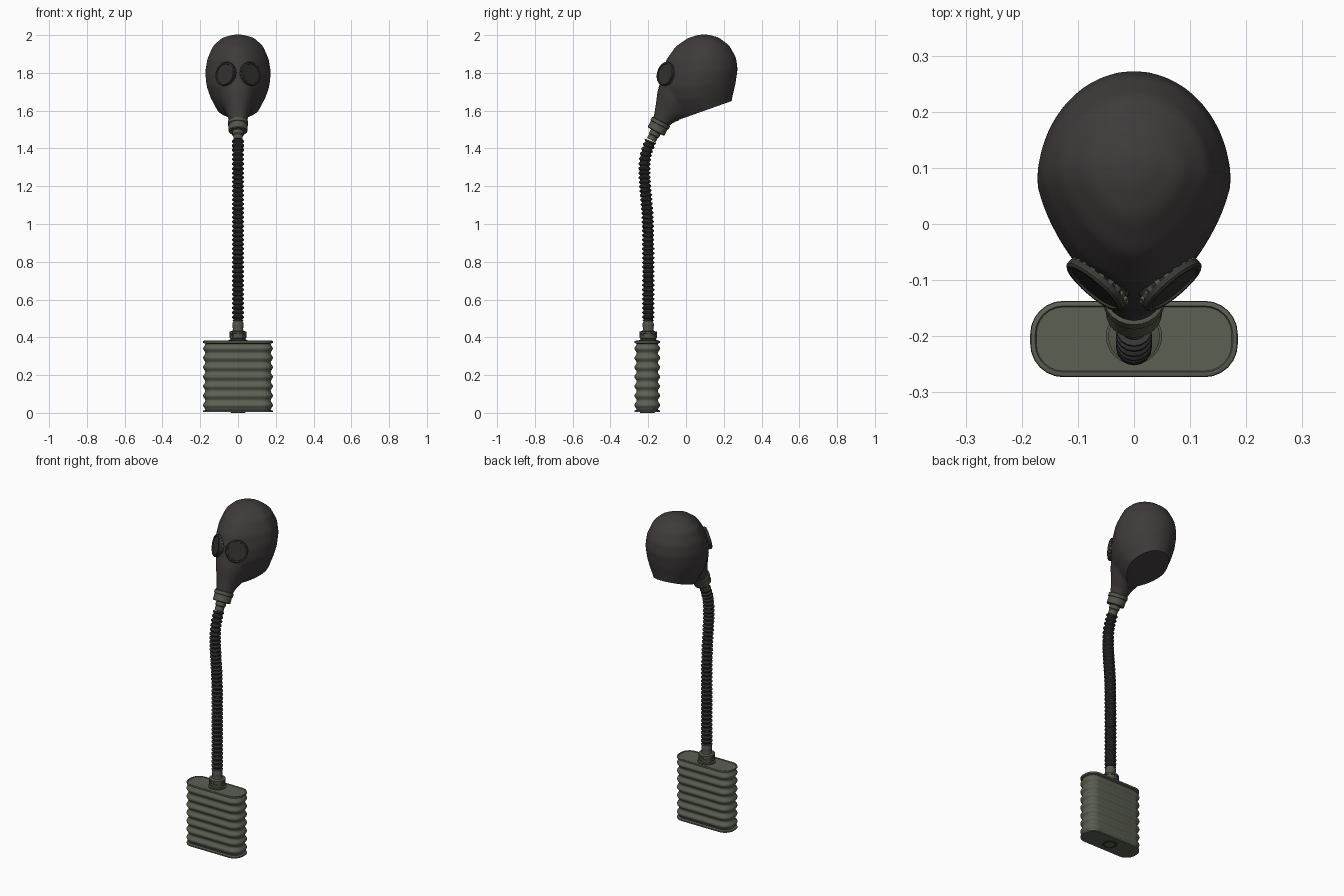
import bpy, bmesh, math
from mathutils import Vector, Matrix

if "Cube" in bpy.data.objects:
    bpy.data.objects.remove(bpy.data.objects["Cube"], do_unlink=True)


def material(name, rgb):
    m = bpy.data.materials.new(name)
    m.use_nodes = True
    col = (*rgb, 1)
    m.diffuse_color = col
    m.node_tree.nodes["Principled BSDF"].inputs["Base Color"].default_value = col
    return m


RUBBER = material("mask rubber", (0.050, 0.043, 0.043))
HOSE = material("hose rubber", (0.040, 0.036, 0.036))
OLIVE = material("olive metal", (0.105, 0.115, 0.085))
FITTING = material("fitting metal", (0.085, 0.092, 0.068))
RIM = material("dark rim", (0.040, 0.041, 0.034))
LENS = material("lens", (0.034, 0.031, 0.029))


def smooth(ob, angle=35):
    bpy.ops.object.select_all(action='DESELECT')
    bpy.context.view_layer.objects.active = ob
    ob.select_set(True)
    bpy.ops.object.shade_smooth_by_angle(angle=math.radians(angle))


def finish(name, bm, mat, angle=35):
    bmesh.ops.recalc_face_normals(bm, faces=bm.faces)
    me = bpy.data.meshes.new(name)
    bm.to_mesh(me)
    bm.free()
    me.materials.append(mat)
    ob = bpy.data.objects.new(name, me)
    bpy.context.collection.objects.link(ob)
    if angle:
        smooth(ob, angle)
    return ob


def loft(bm, rings):
    """Skin a stack of equal-count rings and cap both ends."""
    vs = [[bm.verts.new(p) for p in r] for r in rings]
    n = len(vs[0])
    for a, b in zip(vs, vs[1:]):
        for i in range(n):
            j = (i + 1) % n
            bm.faces.new((a[i], a[j], b[j], b[i]))
    bm.faces.new(vs[0])
    bm.faces.new(vs[-1])


def circle(centre, axis, r, n):
    u = axis.cross(Vector((0, 1, 0))).normalized()
    v = axis.cross(u).normalized()
    return [centre + (u * math.cos(a) + v * math.sin(a)) * r
            for a in (2 * math.pi * i / n for i in range(n))]


def lathe(name, origin, axis, profile, mat, n=24):
    """Turn (distance, radius) pairs around an axis."""
    bm = bmesh.new()
    o, d = Vector(origin), Vector(axis).normalized()
    loft(bm, [circle(o + d * t, d, r, n) for t, r in profile])
    return finish(name, bm, mat)


def studs(name, origin, axis, r, count, size, mat):
    """Ring of small blocks around an axis."""
    bm = bmesh.new()
    o, d = Vector(origin), Vector(axis).normalized()
    for p in circle(o, d, r, count):
        out = (p - o).normalized()
        rot = Matrix((out, d.cross(out), d)).transposed().to_4x4()
        bmesh.ops.create_cube(bm, size=1, matrix=Matrix.Translation(p) @ rot
                              @ Matrix.Diagonal((*size, 1)))
    return finish(name, bm, mat, 0)


# Mask: egg-shaped head sections and a tapering snout, fused together
def egg(front, back, w, taper, n=40):
    f, b = Vector((0, *front)), Vector((0, *back))
    pts = []
    for i in range(n):
        a = 2 * math.pi * i / n
        c = math.cos(a)
        p = (f + b) / 2 + (b - f) / 2 * c
        p.x = w * math.sin(a) * (1 + taper * min(c, 0))
        pts.append(p)
    return pts


head = [
    ((0.07, 2.003), (0.12, 2.003), 0.025),
    ((0.01, 1.985), (0.175, 1.987), 0.085),
    ((-0.055, 1.94), (0.23, 1.945), 0.133),
    ((-0.105, 1.87), (0.266, 1.88), 0.163),
    ((-0.13, 1.79), (0.274, 1.82), 0.174),
    ((-0.138, 1.72), (0.263, 1.745), 0.168),
    ((-0.115, 1.65), (0.250, 1.69), 0.147),
    ((-0.07, 1.59), (0.243, 1.655), 0.122),
    ((0.0, 1.537), (0.240, 1.622), 0.098),
]
snout = [
    ((-0.135, 1.76), (0.05, 1.68), 0.10),
    ((-0.152, 1.70), (0.03, 1.585), 0.088),
    ((-0.160, 1.64), (-0.01, 1.557), 0.068),
    ((-0.166, 1.60), (-0.06, 1.540), 0.055),
    ((-0.174, 1.56), (-0.09, 1.518), 0.048),
    ((-0.185, 1.53), (-0.105, 1.490), 0.045),
]
bm = bmesh.new()
loft(bm, [egg(*s, 0.25) for s in head])
loft(bm, [egg(*s, 0) for s in snout])
mask = finish("mask", bm, RUBBER, 0)

# Cutter that slices the flat neck opening
bm = bmesh.new()
bmesh.ops.create_cube(bm, size=1, matrix=Matrix.Translation((0, 0.183, 1.524))
                      @ Matrix.Rotation(math.radians(19.5), 4, 'X')
                      @ Matrix.Diagonal((0.6, 0.4, 0.2, 1)))
cutter = finish("neck_cutter", bm, RUBBER, 0)
cutter.hide_render = True

m = mask.modifiers.new("fuse", 'REMESH')
m.mode, m.voxel_size = 'VOXEL', 0.009
m = mask.modifiers.new("soften", 'SMOOTH')
m.factor, m.iterations = 0.5, 12
m = mask.modifiers.new("neck", 'BOOLEAN')
m.operation, m.object = 'DIFFERENCE', cutter
bpy.ops.object.select_all(action='DESELECT')
bpy.context.view_layer.objects.active = mask
mask.select_set(True)
bpy.ops.object.convert(target='MESH')
bpy.data.objects.remove(cutter, do_unlink=True)
smooth(mask, 40)

# Eyepieces: rim, lens and crimped teeth
for side, s in (("left", 1), ("right", -1)):
    n = Vector((0.63 * s, -0.74, 0.22)).normalized()
    c = Vector((0.067 * s, -0.108, 1.795))
    lathe(side + "_eye_rim", c, n, [(-0.045, 0.054), (-0.008, 0.058), (-0.004, 0.064),
          (0.006, 0.064), (0.010, 0.060), (0.010, 0.053), (0.004, 0.051)], RIM, 28)
    lathe(side + "_eye_lens", c, n, [(0.002, 0.052), (0.006, 0.052)], LENS, 28)
    studs(side + "_eye_teeth", c - n * 0.008, n, 0.059, 20, (0.009, 0.010, 0.010), FITTING)

# Snout connector
down = (0, -0.47, -0.88)
lathe("snout_connector", (0, -0.130, 1.545), down,
      [(0, 0.047), (0.004, 0.054), (0.022, 0.054), (0.024, 0.050), (0.060, 0.050),
       (0.064, 0.046), (0.064, 0.029), (0.085, 0.029), (0.090, 0.025), (0.115, 0.025)],
      FITTING)

# Corrugated hose
path = [Vector((0, y, z)) for y, z in (
    (-0.17, 1.48), (-0.187, 1.44), (-0.212, 1.37), (-0.22, 1.29), (-0.215, 1.185),
    (-0.204, 1.05), (-0.2, 0.866), (-0.2, 0.48), (-0.2, 0.3))]
pts = []
for a, b, c, d in zip(path, path[1:], path[2:], path[3:]):
    steps = round((c - b).length / 0.006)
    m1 = (c - a) * (c - b).length / ((b - a).length + (c - b).length)
    m2 = (d - b) * (c - b).length / ((c - b).length + (d - c).length)
    for i in range(steps):
        t = i / steps
        pts.append(b * (2 * t**3 - 3 * t**2 + 1) + m1 * (t**3 - 2 * t**2 + t)
                   + c * (3 * t**2 - 2 * t**3) + m2 * (t**3 - t**2))
rings = []
for i, p in enumerate(pts):
    axis = (pts[min(i + 1, len(pts) - 1)] - pts[max(i - 1, 0)]).normalized()
    rings.append(circle(p, axis, 0.032 if i % 4 < 2 else 0.025, 16))
bm = bmesh.new()
loft(bm, rings)
finish("hose", bm, HOSE)

# Lower fitting: neck, nut and collar
base = (0, -0.2, 0.37)
up = (0, 0, 1)
lathe("lower_fitting", base, up,
      [(0, 0.050), (0.016, 0.050), (0.018, 0.040), (0.024, 0.040), (0.026, 0.046),
       (0.036, 0.046), (0.038, 0.041), (0.050, 0.041), (0.052, 0.046), (0.060, 0.046),
       (0.064, 0.030), (0.075, 0.027), (0.090, 0.030), (0.105, 0.029),
       (0.115, 0.024), (0.130, 0.024)], FITTING)
studs("nut_lugs", (0, -0.2, 0.413), up, 0.042, 8, (0.008, 0.012, 0.030), FITTING)


# Ribbed canister with rounded-rectangle section
def outline(z, grow, steps=6):
    r = 0.053 + grow
    pts = []
    for k, (sx, sy) in enumerate(((1, 1), (-1, 1), (-1, -1), (1, -1))):
        for i in range(steps + 1):
            a = math.pi / 2 * (k + i / steps)
            pts.append(Vector((sx * 0.126 + r * math.cos(a),
                               -0.205 + sy * 0.009 + r * math.sin(a), z)))
    return pts


ribs, sub = 7, 8
rings = [outline(0.004, -0.004), outline(0.004, 0.005), outline(0.012, 0.005)]
for i in range(ribs * sub + 1):
    t = i / (ribs * sub)
    wave = -math.cos(2 * math.pi * ribs * t)
    rings.append(outline(0.016 + 0.350 * t, 0.006 * wave))
rings += [outline(0.370, 0.005), outline(0.380, 0.005), outline(0.382, 0.001),
          outline(0.382, -0.003), outline(0.379, -0.005)]
bm = bmesh.new()
loft(bm, rings)
finish("canister", bm, OLIVE)

# Intake ring under the canister
lathe("intake_ring", (0, -0.205, 0), up,
      [(0.006, 0.026), (0, 0.028), (0, 0.038), (0.008, 0.042)], RIM)
lathe("intake_hole", (0, -0.205, 0.001), up, [(0, 0.027), (0.004, 0.027)], OLIVE)
